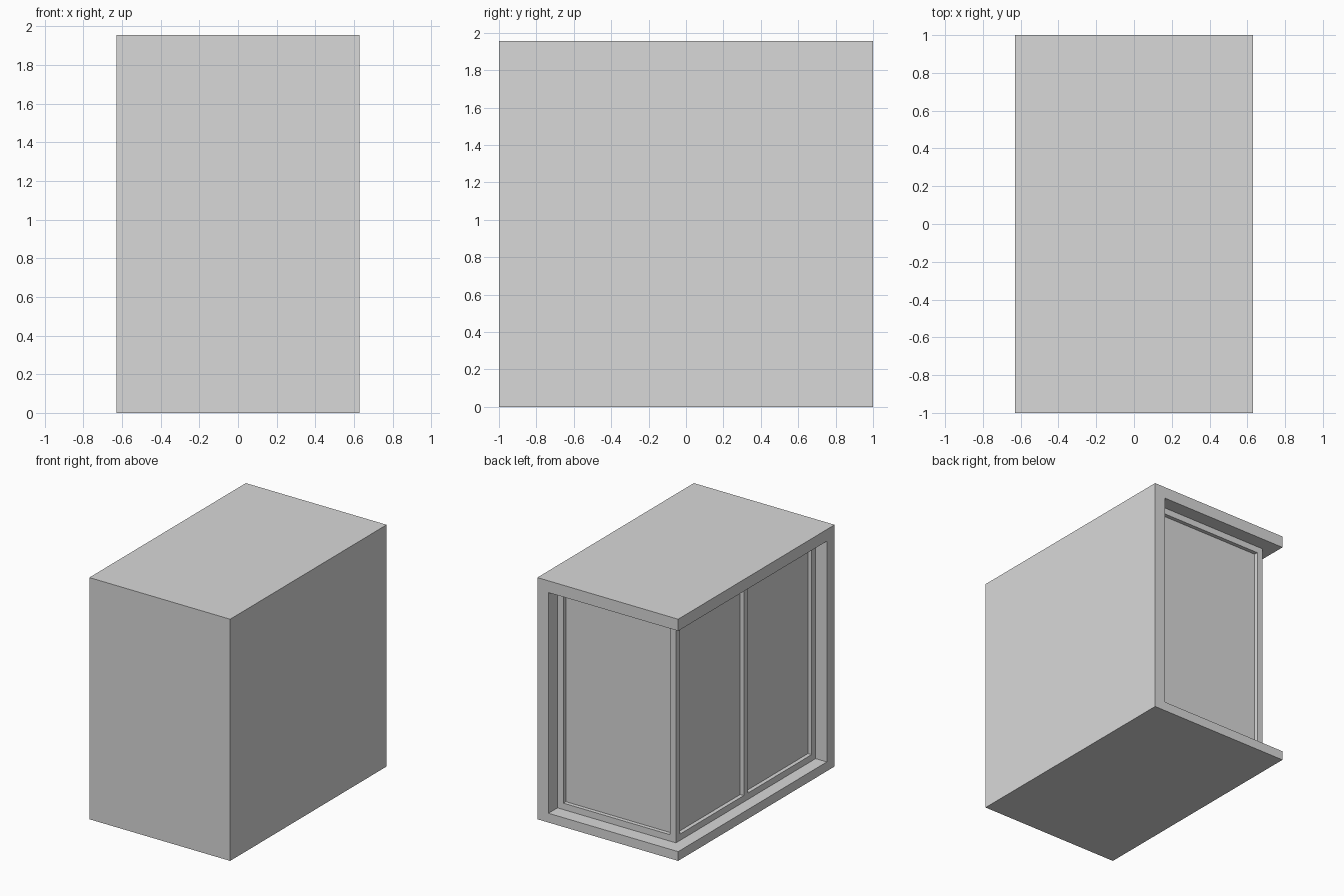
import bpy
from mathutils import Vector

cube = bpy.data.objects.get("Cube")
if cube:
    bpy.data.objects.remove(cube, do_unlink=True)

grey = bpy.data.materials.new("light grey")
grey.use_nodes = True
colour = (0.694, 0.694, 0.694, 1)
grey.diffuse_color = colour
grey.node_tree.nodes["Principled BSDF"].inputs["Base Color"].default_value = colour


def box(name, low, high):
    """Flat-faced box between its lowest and highest corners."""
    low, high = Vector(low), Vector(high)
    bpy.ops.mesh.primitive_cube_add(size=1)
    ob = bpy.context.object
    ob.name = ob.data.name = name
    for v in ob.data.vertices:
        v.co = (low + high) / 2 + v.co * (high - low)
    ob.data.materials.append(grey)
    return ob


# Outer size, wall inner faces, floor top and ceiling
X, Y, TOP = 0.63, 1.0, 1.955
WALL_X, WALL_Y = 0.53, -0.9
FLOOR, CEIL = 0.075, 1.86
# Outer planes of the glazing, bar width, pane setback and thickness
GX, GY = -0.53, 0.885
BAR, SET, PANE = 0.052, 0.032, 0.015

# Shell: box with the open back corner and the interior cut away
shell = box("shell", (-X, -Y, 0), (X, Y, TOP))
cutter = box("opening_cutter", (-X - 1, WALL_Y, FLOOR), (WALL_X, Y + 1, CEIL))
cutter.hide_render = True
cut = shell.modifiers.new("opening", "BOOLEAN")
cut.operation = "DIFFERENCE"
cut.solver = "EXACT"
cut.object = cutter
bpy.context.view_layer.objects.active = shell
bpy.ops.object.modifier_apply(modifier=cut.name)
bpy.data.objects.remove(cutter, do_unlink=True)

# Upright posts of the window frame
mid = (GY + WALL_Y) / 2
posts = {
    "corner_post": (GX, GY - BAR),
    "back_jamb": (WALL_X - BAR, GY - BAR),
    "side_jamb": (GX, WALL_Y),
    "side_mullion": (GX, mid - BAR / 2),
}
for name, (x, y) in posts.items():
    box(name, (x, y, FLOOR), (x + BAR, y + BAR, CEIL))

# Glazed bays: start and end of each clear opening
bays = [
    ("back", "x", GX + BAR, WALL_X - BAR),
    ("side_front", "y", WALL_Y + BAR, mid - BAR / 2),
    ("side_rear", "y", mid + BAR / 2, GY - BAR),
]
for name, axis, a, b in bays:
    def bar(part, depth, outer, z0, z1):
        if axis == "x":
            box(part, (a, GY - depth, z0), (b, GY - outer, z1))
        else:
            box(part, (GX + outer, a, z0), (GX + depth, b, z1))
    bar(name + "_bottom_rail", BAR, 0, FLOOR, FLOOR + BAR)
    bar(name + "_top_rail", BAR, 0, CEIL - BAR, CEIL)
    bar(name + "_pane", SET + PANE, SET, FLOOR + BAR, CEIL - BAR)
